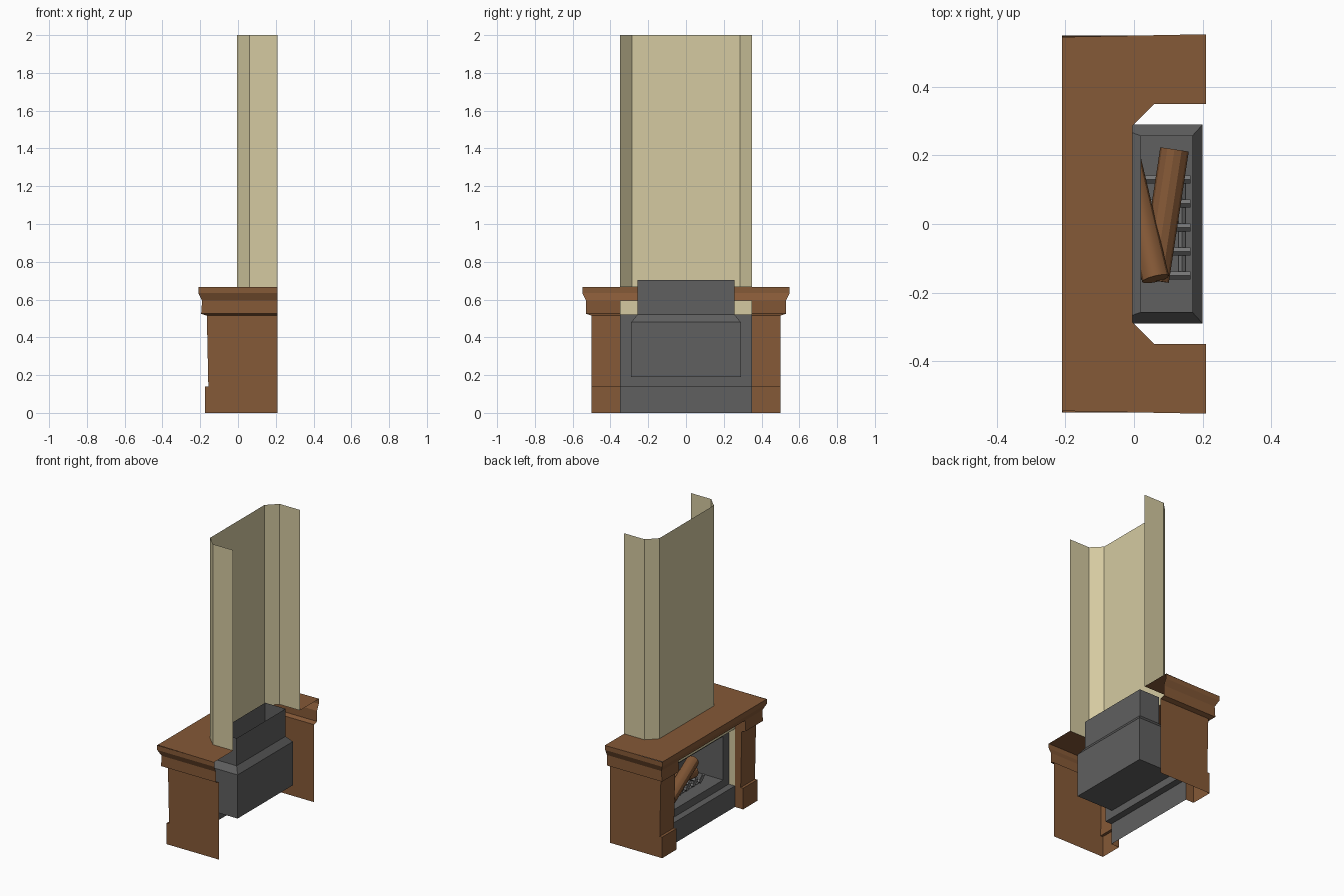
import bpy
import bmesh
from mathutils import Vector

cube = bpy.data.objects.get("Cube")
if cube:
    bpy.data.objects.remove(cube, do_unlink=True)


def material(name, rgb):
    m = bpy.data.materials.new(name)
    m.use_nodes = True
    m.diffuse_color = (*rgb, 1)
    m.node_tree.nodes["Principled BSDF"].inputs["Base Color"].default_value = (*rgb, 1)
    return m


BROWN = material("brown wood", (0.235, 0.1, 0.038))
BEIGE = material("beige plaster", (0.66, 0.59, 0.355))
GREY = material("dark grey metal", (0.115, 0.115, 0.115))
LIGHT = material("light grey iron", (0.19, 0.19, 0.19))


def loft(name, rings, mat, closed=False):
    """Skin a thin sheet through rings of equal point count."""
    bm = bmesh.new()
    rows = [[bm.verts.new(p) for p in ring] for ring in rings]
    n = len(rows[0])
    for a, b in zip(rows, rows[1:]):
        for i in range(n if closed else n - 1):
            j = (i + 1) % n
            bm.faces.new((a[i], a[j], b[j], b[i]))
    return finish(name, bm, mat)


def polygon(name, points, mat):
    bm = bmesh.new()
    bm.faces.new([bm.verts.new(p) for p in points])
    return finish(name, bm, mat)


def finish(name, bm, mat):
    bmesh.ops.recalc_face_normals(bm, faces=bm.faces)
    mesh = bpy.data.meshes.new(name)
    bm.to_mesh(mesh)
    bm.free()
    obj = bpy.data.objects.new(name, mesh)
    bpy.context.collection.objects.link(obj)
    mesh.materials.append(mat)
    return obj


def rod(name, start, end, radius, mat, sides):
    start, end = Vector(start), Vector(end)
    axis = end - start
    bpy.ops.mesh.primitive_cylinder_add(vertices=sides, radius=radius, depth=axis.length,
                                        location=(start + end) / 2)
    obj = bpy.context.object
    obj.name = name
    obj.rotation_euler = axis.to_track_quat("Z", "Y").to_euler()
    obj.data.materials.append(mat)
    if sides > 6:
        bpy.ops.object.shade_smooth_by_angle()
    return obj


# Main levels and depths
BACK, RECESS, PLATE = 0.21, -0.115, -0.07
INNER = 0.35
HEARTH, HEAD, SOFFIT, TOP = 0.14, 0.52, 0.595, 0.667

# Chimney breast with chamfered corners, open at the back and top
breast = [(BACK, -INNER), (0.06, -INNER), (-0.005, -0.285),
          (-0.005, 0.285), (0.06, INNER), (BACK, INNER)]
loft("chimney_breast", [[(x, y, z) for x, y in breast] for z in (TOP, 2)], BEIGE)

# Mantel shelf wrapped around the breast, with a flared moulding below
shelf = [(BACK, 0.553), (-0.21, 0.545), (-0.21, -0.545), (BACK, -0.553)] + breast
polygon("mantel_shelf", [(x, y, TOP) for x, y in shelf], BROWN)
moulding = [(0.21, 0.549, TOP), (0.21, 0.549, 0.635), (0.19, 0.53, SOFFIT)]
loft("mantel_moulding",
     [[(BACK, -w, z), (-f, -w, z), (-f, w, z), (BACK, w, z)] for f, w, z in moulding], BROWN)
loft("mantel_soffit", [[(x, -INNER, SOFFIT), (x, INNER, SOFFIT)] for x in (-0.19, RECESS)], BROWN)

# Pillars with cap board and plinth: front depth, outer width, height
pillar = [(0.19, 0.53, SOFFIT), (0.195, 0.53, 0.525), (0.165, 0.5, 0.515),
          (0.157, 0.5, HEARTH), (0.175, 0.5, HEARTH), (0.175, 0.5, 0)]
for side, label in ((1, "left"), (-1, "right")):
    loft(label + "_pillar",
         [[(BACK, side * w, z), (-f, side * w, z), (-f, side * INNER, z), (RECESS, side * INNER, z)]
          for f, w, z in pillar], BROWN)

# Plaster frieze and the reveal behind it
loft("frieze", [[(RECESS, -INNER, z), (RECESS, INNER, z)] for z in (HEAD, SOFFIT)], BEIGE)
reveal = [(-INNER, HEARTH), (-INNER, HEAD), (INNER, HEAD), (INNER, HEARTH)]
loft("opening_reveal", [[(x, y, z) for y, z in reveal] for x in (RECESS, PLATE)], BEIGE)

# Hearth step and front plate around the fire opening
step = [(RECESS, 0), (RECESS, HEARTH), (PLATE, HEARTH)]
loft("hearth_step", [[(x, -INNER, z), (x, INNER, z)] for x, z in step], GREY)
FLOOR, HOOD, HALF, REAR = 0.19, 0.48, 0.29, 0.2
frame = [(INNER, HEARTH, HEAD), (HALF, FLOOR, HOOD)]
loft("front_plate",
     [[(PLATE, -w, lo), (PLATE, w, lo), (PLATE, w, hi), (PLATE, -w, hi)] for w, lo, hi in frame],
     GREY, closed=True)

# Firebox, open at the front, with a tapered hood and an open flue
walls = [(PLATE, -HALF), (REAR, -HALF), (REAR, HALF), (PLATE, HALF)]
loft("firebox_walls", [[(x, y, z) for x, y in walls] for z in (FLOOR, HOOD)], GREY)
polygon("firebox_floor", [(x, y, FLOOR) for x, y in walls], GREY)
hood = [(PLATE, REAR, HALF, HOOD), (0.02, 0.17, 0.257, HEAD), (0.02, 0.17, 0.257, 0.703)]
loft("hood_and_flue",
     [[(a, -w, z), (b, -w, z), (b, w, z), (a, w, z)] for a, b, w, z in hood], GREY, closed=True)

# Fire grate: bars across the fire with upturned fronts, on two rails
for i in range(5):
    y = -0.15 + i * 0.07
    rod(f"grate_bar_{i}", (0, y, 0.215), (0.165, y, 0.215), 0.012, LIGHT, 4)
    rod(f"grate_prong_{i}", (0, y, 0.215), (-0.025, y, 0.27), 0.01, LIGHT, 4)
for x in (0.02, 0.14):
    rod("grate_rail", (x, -0.16, 0.202), (x, 0.14, 0.202), 0.01, LIGHT, 4)

# Two logs, one resting over the other
rod("lower_log", (0.118, 0.217, 0.26), (0.06, -0.165, 0.265), 0.042, BROWN, 12)
rod("upper_log", (-0.025, 0.21, 0.24), (0.063, -0.16, 0.33), 0.04, BROWN, 12)
